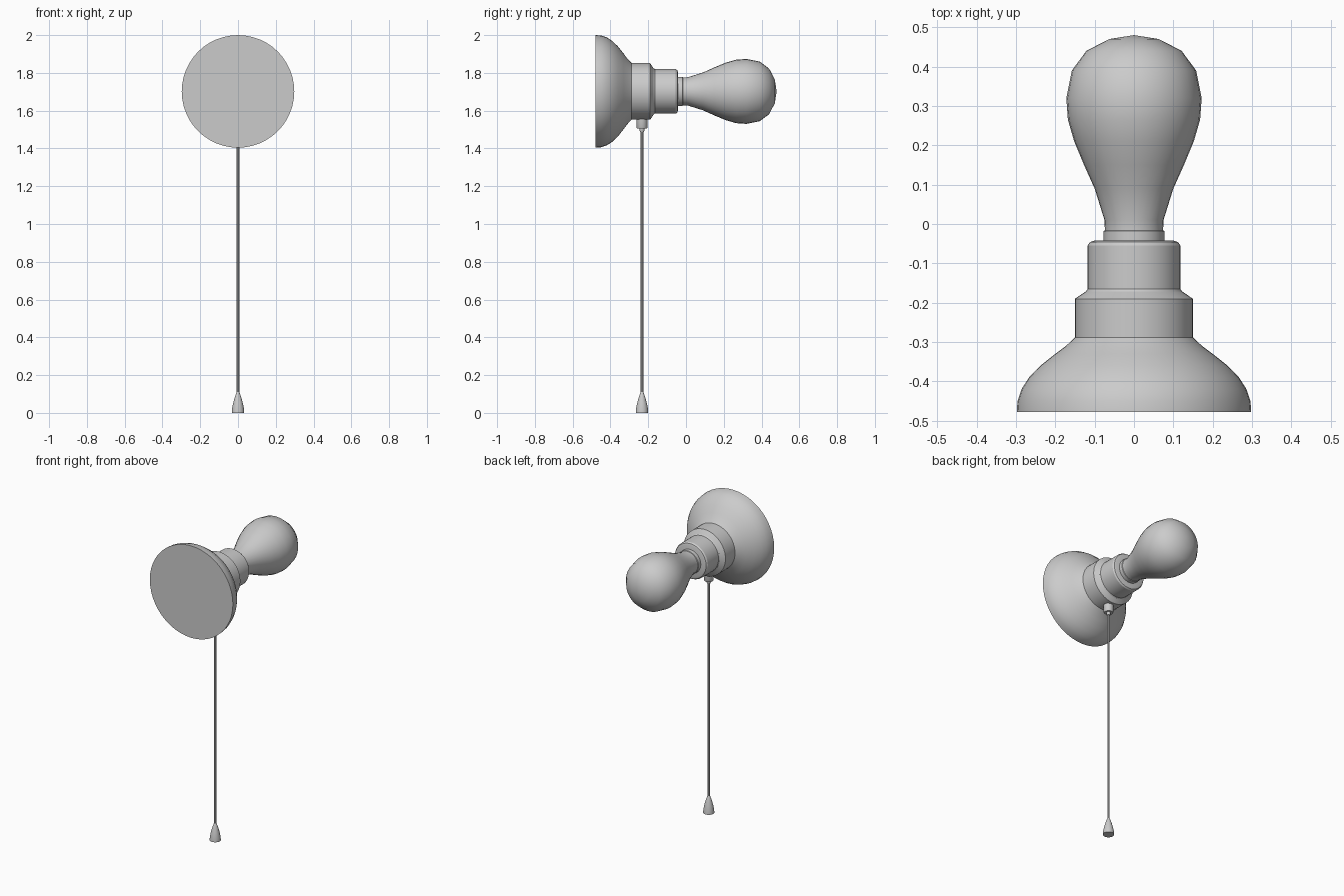
import bpy, bmesh, math
from mathutils import Matrix

cube = bpy.data.objects.get("Cube")
if cube:
    bpy.data.objects.remove(cube, do_unlink=True)

grey = bpy.data.materials.new("plain grey")
grey.use_nodes = True
grey.diffuse_color = (0.6, 0.6, 0.6, 1)
grey.node_tree.nodes["Principled BSDF"].inputs["Base Color"].default_value = (0.6, 0.6, 0.6, 1)

AXIS_Z = 1.702   # height of the lamp axis
CORD_Y = -0.233  # depth of the pull cord


def lathe(name, profile, sides, matrix, sharp=30):
    """Revolve (height, radius) pairs about z, then place with matrix."""
    bm = bmesh.new()
    rings = []
    for h, r in profile:
        if r == 0:
            rings.append([bm.verts.new((0, 0, h))])
        else:
            rings.append([bm.verts.new((r * math.cos(a), r * math.sin(a), h))
                          for a in (math.tau * i / sides for i in range(sides))])
    for low, high in zip(rings, rings[1:]):
        for i in range(sides):
            j = (i + 1) % sides
            if len(high) == 1:
                bm.faces.new((low[i], low[j], high[0]))
            else:
                bm.faces.new((low[i], low[j], high[j], high[i]))
    # Close the flat ends
    bm.faces.new(rings[0][::-1])
    if len(rings[-1]) > 1:
        bm.faces.new(rings[-1])
    bmesh.ops.transform(bm, matrix=matrix, verts=bm.verts)
    bmesh.ops.recalc_face_normals(bm, faces=bm.faces)
    mesh = bpy.data.meshes.new(name)
    bm.to_mesh(mesh)
    bm.free()
    mesh.materials.append(grey)
    obj = bpy.data.objects.new(name, mesh)
    bpy.context.collection.objects.link(obj)
    bpy.ops.object.select_all(action='DESELECT')
    obj.select_set(True)
    bpy.context.view_layer.objects.active = obj
    bpy.ops.object.shade_smooth_by_angle(angle=math.radians(sharp))
    return obj


along_y = Matrix.Translation((0, 0, AXIS_Z)) @ Matrix.Rotation(-math.pi / 2, 4, 'X')
hanging = Matrix.Translation((0, CORD_Y, 0))

# Wall rose, flaring to the flat mounting face
lathe("wall_rose", [(-0.478, 0.298), (-0.45, 0.296), (-0.42, 0.286), (-0.39, 0.267),
                    (-0.36, 0.238), (-0.33, 0.2), (-0.31, 0.173), (-0.288, 0.15)], 48, along_y)

# Stepped lamp holder
lathe("holder_collar", [(-0.29, 0.15), (-0.19, 0.15), (-0.172, 0.123)], 48, along_y)
lathe("socket", [(-0.175, 0.125), (-0.165, 0.118), (-0.055, 0.118), (-0.046, 0.112),
                 (-0.042, 0.1)], 48, along_y)

# Bulb
lathe("bulb", [(-0.06, 0.077), (-0.018, 0.077), (-0.016, 0.074), (0.01, 0.075),
               (0.09, 0.1), (0.15, 0.127), (0.21, 0.152), (0.265, 0.168), (0.32, 0.172),
               (0.39, 0.158), (0.44, 0.121), (0.47, 0.063), (0.48, 0)], 32, along_y, 45)

# Pull switch, cord and weight
lathe("cord_outlet", [(1.505, 0.026), (1.511, 0.029), (1.57, 0.029)], 24, hanging)
lathe("cord_ferrule", [(1.487, 0.01), (1.495, 0.013), (1.51, 0.013)], 16, hanging)
lathe("pull_cord", [(0.1, 0.007), (1.5, 0.007)], 12, hanging)
lathe("pull_weight", [(0, 0.033), (0.02, 0.032), (0.05, 0.026), (0.08, 0.018),
                      (0.1, 0.011), (0.11, 0.007)], 24, hanging)
